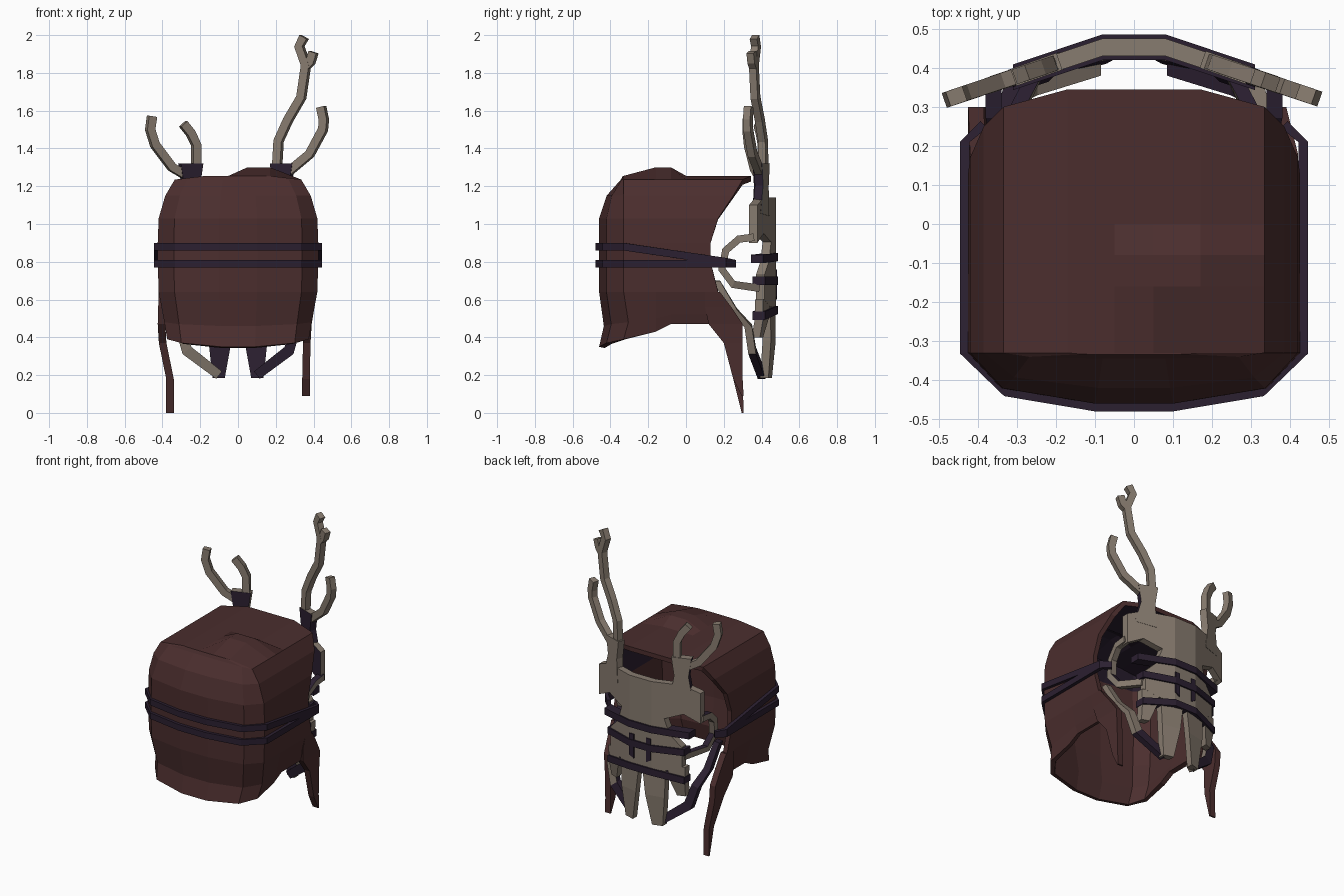
import bpy, bmesh
from mathutils import Vector

if "Cube" in bpy.data.objects:
    bpy.data.objects.remove(bpy.data.objects["Cube"])


def material(name, rgb):
    m = bpy.data.materials.new(name)
    m.use_nodes = True
    m.diffuse_color = (*rgb, 1)
    m.node_tree.nodes["Principled BSDF"].inputs["Base Color"].default_value = (*rgb, 1)
    return m


CLOTH = material("maroon cloth", (0.07, 0.027, 0.027))
BONE = material("weathered bone", (0.245, 0.2, 0.16))
DARK = material("dark purple leather", (0.024, 0.014, 0.03))


def finish(name, bm, mats, rule=None):
    for f in bm.faces:
        if rule:
            f.material_index = rule(f)
    me = bpy.data.meshes.new(name)
    bm.to_mesh(me)
    bm.free()
    for m in mats:
        me.materials.append(m)
    ob = bpy.data.objects.new(name, me)
    bpy.context.collection.objects.link(ob)
    return ob


def loft(name, sections, mats, rule=None):
    """Solid skin through closed sections, capped at both ends."""
    bm = bmesh.new()
    rings = [[bm.verts.new(p) for p in s] for s in sections]
    n = len(rings[0])
    for a, b in zip(rings, rings[1:]):
        for i in range(n):
            j = (i + 1) % n
            bm.faces.new((a[i], a[j], b[j], b[i]))
    bm.faces.new(rings[0])
    bm.faces.new(rings[-1])
    bmesh.ops.recalc_face_normals(bm, faces=bm.faces)
    bm.normal_update()
    return finish(name, bm, mats, rule)


def rod(name, path, ref, side, depth, mats, rule=None):
    """Rectangular bar along a path; depth is measured along ref."""
    pts = [Vector(p) for p in path]
    ref = Vector(ref).normalized()
    widths = side if isinstance(side, list) else [side] * len(pts)
    sections = []
    for i, p in enumerate(pts):
        t = pts[min(i + 1, len(pts) - 1)] - pts[max(i - 1, 0)]
        s = t.cross(ref).normalized() * widths[i] / 2
        d = ref * depth / 2
        sections.append([p + s + d, p + s - d, p - s - d, p - s + d])
    return loft(name, sections, mats, rule)


def arc(x):
    """Depth of the mask's curved middle surface."""
    return 0.453 - 0.335 * max(0, abs(x) - 0.08)


def lined(f):
    return 1 if f.normal.y < -0.3 else 0


def panel(name, cols, mats=(BONE, DARK), thick=0.045, out=0.0, rule=lined):
    """Curved plate from columns of (x, bottom, top)."""
    secs = []
    for x, lo, hi in cols:
        a, b = arc(x) + out + thick / 2, arc(x) + out - thick / 2
        secs.append([(x, a, hi), (x, a, lo), (x, b, lo), (x, b, hi)])
    return loft(name, secs, mats, rule)


def mirrored(half):
    return [(-x, lo, hi) for x, lo, hi in reversed(half)] + half


# Hood: U-shaped rows of (height, half width, front, corner cut, back edge)
ROWS = [(0.47, 0.375, -0.46, 0.13, 0.16), (0.52, 0.39, -0.435, 0.13, 0.18),
        (0.64, 0.42, -0.46, 0.13, 0.17), (0.8, 0.425, -0.46, 0.13, 0.13),
        (0.9, 0.425, -0.46, 0.13, 0.13), (1.03, 0.42, -0.46, 0.13, 0.17),
        (1.15, 0.385, -0.42, 0.09, 0.25), (1.235, 0.335, -0.345, 0.015, 0.3),
        (1.255, 0.17, -0.335, 0.005, 0.345), (1.255, 0.05, -0.335, 0.005, 0.345)]
bm = bmesh.new()
grid = []
for r, (z, w, front, cut, back) in enumerate(ROWS):
    half = [(w, back), (w, 0), (w, -0.08), (w, -0.16),
            (w, front + cut), (w * 0.8, front + cut * 0.3), (w * 0.24, front)]
    drop = [0, 0, 0, 0.04, 0.08, 0.1, 0.12]
    row = []
    for sx in (1, -1):
        line = []
        for k, (x, y) in enumerate(half):
            h = z
            if r < 2:
                h -= drop[k] * (1 if r == 0 else 0.5)
            # Crumpled ridge across the crown, higher on the left
            if z == 1.255 and k in (2, 3):
                h += 0.045 if sx > 0 else 0.0
            line.append(bm.verts.new((sx * x, y, h)))
        row += line if sx > 0 else line[::-1]
    grid.append(row)
for a, b in zip(grid, grid[1:]):
    for i in range(len(a) - 1):
        bm.faces.new((a[i], b[i], b[i + 1], a[i + 1]))
top = grid[-1]
for i in range(len(top) // 2 - 1):
    j = len(top) - 1 - i
    bm.faces.new((top[i], top[j], top[j - 1], top[i + 1]))
bmesh.ops.recalc_face_normals(bm, faces=bm.faces)
bm.normal_update()
if min(bm.faces, key=lambda f: f.calc_center_median().y).normal.y > 0:
    bmesh.ops.reverse_faces(bm, faces=bm.faces)


def lining(f):
    """Second slot where the inside of the hood takes the dark lining."""
    c = f.calc_center_median()
    return 1 if c.z > (0.85 if c.x > 0 else 1.1) else 0


hood = finish("hood", bm, [CLOTH, CLOTH, DARK], lining)
shell = hood.modifiers.new("thickness", "SOLIDIFY")
shell.thickness = 0.03
shell.offset = -1
shell.material_offset = 1

# Hanging cloth tails at both sides of the opening; the right one hangs wider
for side, sx, tip, flare in (("left", 1, 0.09, 0.0), ("right", -1, 0.0, 0.035)):
    rows = [(0.64, 0.1, 0.18, 0.42), (0.56, 0.1, 0.24, 0.405 + flare / 2),
            (0.47, 0.12, 0.3, 0.39 + flare), (0.37, 0.2, 0.3, 0.384 + flare),
            (0.18, 0.25, 0.3, 0.38), (tip, 0.295, 0.305, 0.38)]
    loft(side + "_hood_tail",
         [[(sx * x, a, z), (sx * x, b, z), (sx * (x - 0.04), b, z), (sx * (x - 0.04), a, z)]
          for z, a, b, x in rows], [CLOTH])

# Two straps around the hood, ending at the opening
for name, z in (("upper_hood_strap", 0.88), ("lower_hood_strap", 0.79)):
    half = [(0.1, -0.468, z), (0.328, -0.43, z), (0.434, -0.33, z),
            (0.434, 0.21, 0.79 + (z - 0.79) * 0.12), (0.385, 0.255, 0.79)]
    for_front = [(-x, y, h) for x, y, h in reversed(half)] + half
    rod(name, for_front, (0, 0, 1), 0.024, 0.04, [DARK])

# Skull mask: brow and muzzle plates
panel("skull_brow", mirrored([(0.08, 0.88, 1.14), (0.17, 0.91, 1.14),
                              (0.27, 0.95, 1.14), (0.37, 0.9, 1.1)]))
panel("skull_muzzle", mirrored([(0.08, 0.56, 0.92), (0.15, 0.56, 0.92),
                                (0.19, 0.57, 0.8), (0.26, 0.6, 0.73)]))


def tooth(name, top, tip, z0, z1):
    secs = []
    for (a, b), z, slope in ((top, z0, 0), ((top[0] * 0.6 + tip[0] * 0.4,
                              top[1] * 0.7 + tip[1] * 0.3), (z0 + z1) / 2, 0), (tip, z1, 0.02)):
        secs.append([(x, arc(x) + d - slope, z) for x, d in
                     ((a, 0.022), (b, 0.022), (b, -0.022), (a, -0.022))])
    loft(name, secs, [BONE, DARK], lined)


def jaw_colour(f):
    c = f.calc_center_median()
    return 0 if f.normal.x > 0 and not (c.x > 0 and c.z < 0.36) else 1


for side, sx in (("left", 1), ("right", -1)):
    tooth(side + "_inner_tooth", (sx * 0.01, sx * 0.165), (sx * 0.07, sx * 0.135), 0.58, 0.185)
    tooth(side + "_outer_tooth", (sx * 0.17, sx * 0.28), (sx * 0.22, sx * 0.27), 0.6, 0.4)
    panel(side + "_nostril", [(sx * 0.045, 0.6, 0.76), (sx * 0.078, 0.62, 0.76)],
          [DARK], 0.008, 0.025, None)
    # Cheek arch curling back around the eye hole, dark on its upper edge
    rod(side + "_cheek_arch", [(sx * 0.36, 0.36, 0.93), (sx * 0.36, 0.28, 0.92),
                               (sx * 0.345, 0.21, 0.86), (sx * 0.335, 0.19, 0.76),
                               (sx * 0.32, 0.25, 0.68), (sx * 0.25, 0.39, 0.66)],
        (1, 0, 0), 0.04, 0.04, [BONE, DARK], lambda f: 1 if f.normal.z > 0.4 else 0)
    # Jaw bone sweeping in towards the teeth
    rod(side + "_jaw", [(sx * 0.35, 0.16, 0.7), (sx * 0.34, 0.25, 0.55), (sx * 0.31, 0.33, 0.46),
                        (sx * 0.27, 0.35, 0.33), (sx * 0.1, 0.4, 0.2)],
        (0, 1, 0), [0.04, 0.045, 0.05, 0.06, 0.05], 0.04, [BONE, DARK], jaw_colour)

# Straps across the muzzle
for name, w, z, fall in (("upper", 0.31, 0.825, 0.01), ("middle", 0.28, 0.7, 0.0),
                         ("lower", 0.28, 0.545, 0.03)):
    panel(name + "_muzzle_strap", mirrored(
        [(0.08, z - 0.022, z + 0.022), (0.18, z - 0.022 - fall / 2, z + 0.022 - fall / 2),
         (w, z - 0.022 - fall, z + 0.022 - fall)]), [DARK], 0.066, 0.0, None)

# Antlers: flat bars lying in the slanted side planes of the mask
ANTLERS = {
    "left_antler_base": [(0.25, 1.05), (0.235, 1.2), (0.235, 1.32)],
    "left_antler_beam": [(0.205, 1.27), (0.215, 1.44), (0.265, 1.55), (0.335, 1.67),
                         (0.36, 1.84), (0.325, 1.94), (0.35, 1.99)],
    "left_antler_spur": [(0.355, 1.83), (0.385, 1.86), (0.4, 1.91)],
    "left_antler_tine": [(0.26, 1.27), (0.38, 1.37), (0.45, 1.5), (0.455, 1.55), (0.44, 1.62)],
    "right_antler_base": [(-0.25, 1.05), (-0.25, 1.2), (-0.25, 1.32)],
    "right_antler_beam": [(-0.28, 1.26), (-0.35, 1.3), (-0.44, 1.42), (-0.465, 1.5),
                          (-0.455, 1.57)],
    "right_antler_tine": [(-0.22, 1.27), (-0.222, 1.42), (-0.25, 1.48), (-0.29, 1.53)],
}
for name, path in ANTLERS.items():
    sx = 1 if path[0][0] > 0 else -1
    base = name.endswith("base")
    rod(name, [(x, arc(x), z) for x, z in path], (sx * 0.33, 0.94, 0),
        [0.14, 0.09, 0.125] if base else 0.045, 0.046 if base else 0.04,
        [BONE, DARK], lined if base else None)
